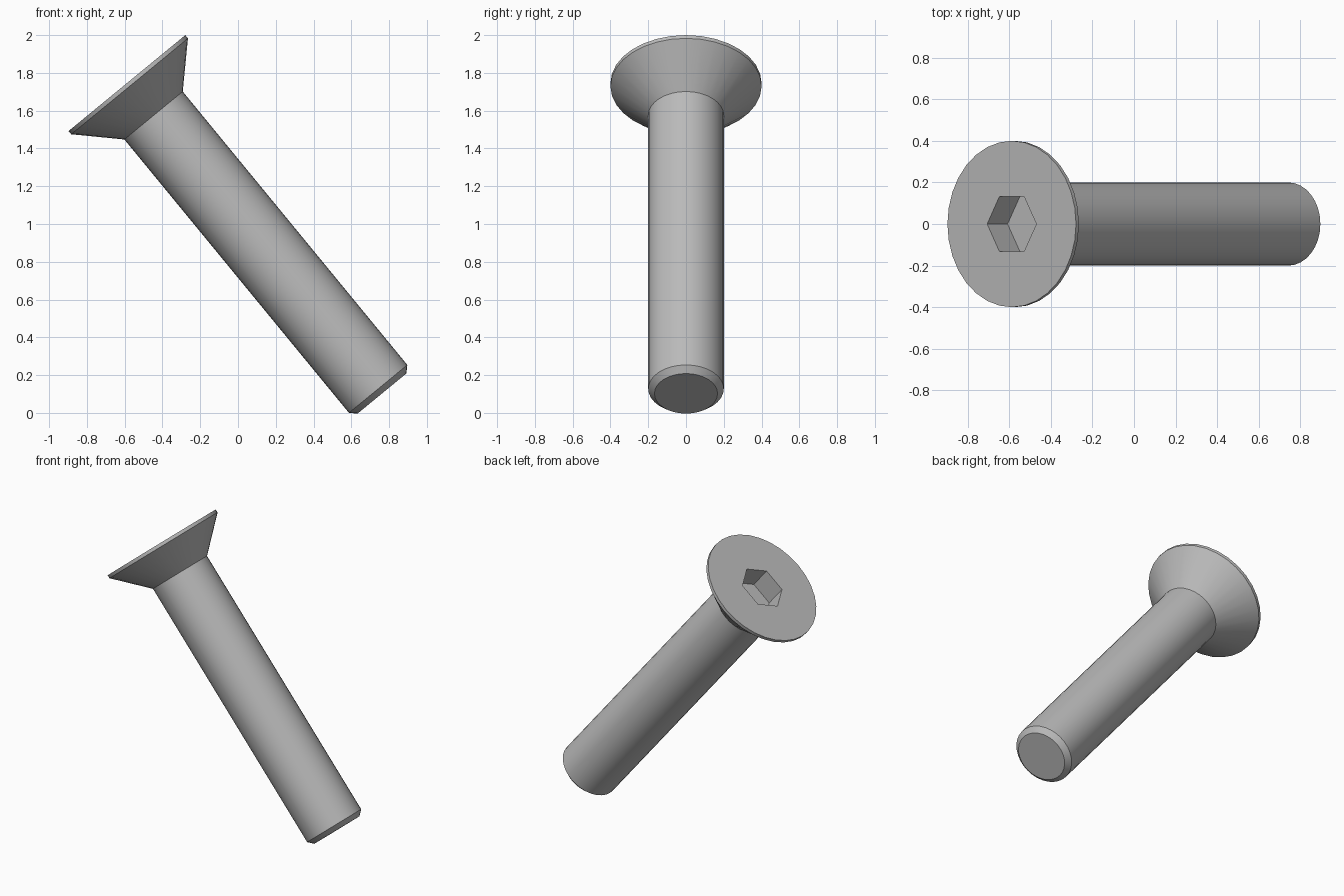
import bpy, bmesh, math
from mathutils import Matrix, Vector

if "Cube" in bpy.data.objects:
    bpy.data.objects.remove(bpy.data.objects["Cube"])

SEGMENTS = 32
TILT = math.radians(39.4)
HEAD_CENTRE = Vector((-0.588, 0, 1.746))
SOCKET_RADIUS, SOCKET_DEPTH = 0.153, 0.155

steel = bpy.data.materials.new("grey steel")
steel.use_nodes = True
colour = (0.5, 0.5, 0.5, 1)
steel.diffuse_color = colour
steel.node_tree.nodes["Principled BSDF"].inputs["Base Color"].default_value = colour


def ring(bm, radius, z, sides):
    return [bm.verts.new((radius * math.cos(math.tau * i / sides),
                          radius * math.sin(math.tau * i / sides), z))
            for i in range(sides)]


def lathe(name, profile, sides):
    """Closed solid from (radius, height) steps, listed top to bottom."""
    bm = bmesh.new()
    rings = [ring(bm, r, z, sides) for r, z in profile]
    for upper, lower in zip(rings, rings[1:]):
        for i in range(sides):
            j = (i + 1) % sides
            bm.faces.new((upper[i], lower[i], lower[j], upper[j]))
    bm.faces.new(rings[0])
    bm.faces.new(rings[-1][::-1])
    bmesh.ops.recalc_face_normals(bm, faces=bm.faces)
    mesh = bpy.data.meshes.new(name)
    bm.to_mesh(mesh)
    bm.free()
    mesh.materials.append(steel)
    obj = bpy.data.objects.new(name, mesh)
    bpy.context.collection.objects.link(obj)
    return obj


# Flat rim, countersunk cone, shank and chamfered tip
bolt = lathe("countersunk_bolt", [
    (0.40, 0), (0.40, -0.022), (0.20, -0.222),
    (0.20, -2.095), (0.167, -2.127)], SEGMENTS)

# Hexagonal drive socket
cutter = lathe("socket_cutter", [
    (SOCKET_RADIUS, 0.1), (SOCKET_RADIUS, -SOCKET_DEPTH)], 6)
cutter.hide_render = True
cut = bolt.modifiers.new("socket", 'BOOLEAN')
cut.operation = 'DIFFERENCE'
cut.solver = 'EXACT'
cut.object = cutter

bpy.ops.object.select_all(action='DESELECT')
bolt.select_set(True)
bpy.context.view_layer.objects.active = bolt
bpy.ops.object.modifier_apply(modifier=cut.name)
bpy.data.objects.remove(cutter)

# Smooth round surfaces with crisp edges, then lean the bolt
bpy.ops.object.shade_smooth_by_angle(angle=math.radians(30))
bolt.matrix_world = Matrix.Translation(HEAD_CENTRE) @ Matrix.Rotation(-TILT, 4, 'Y')
